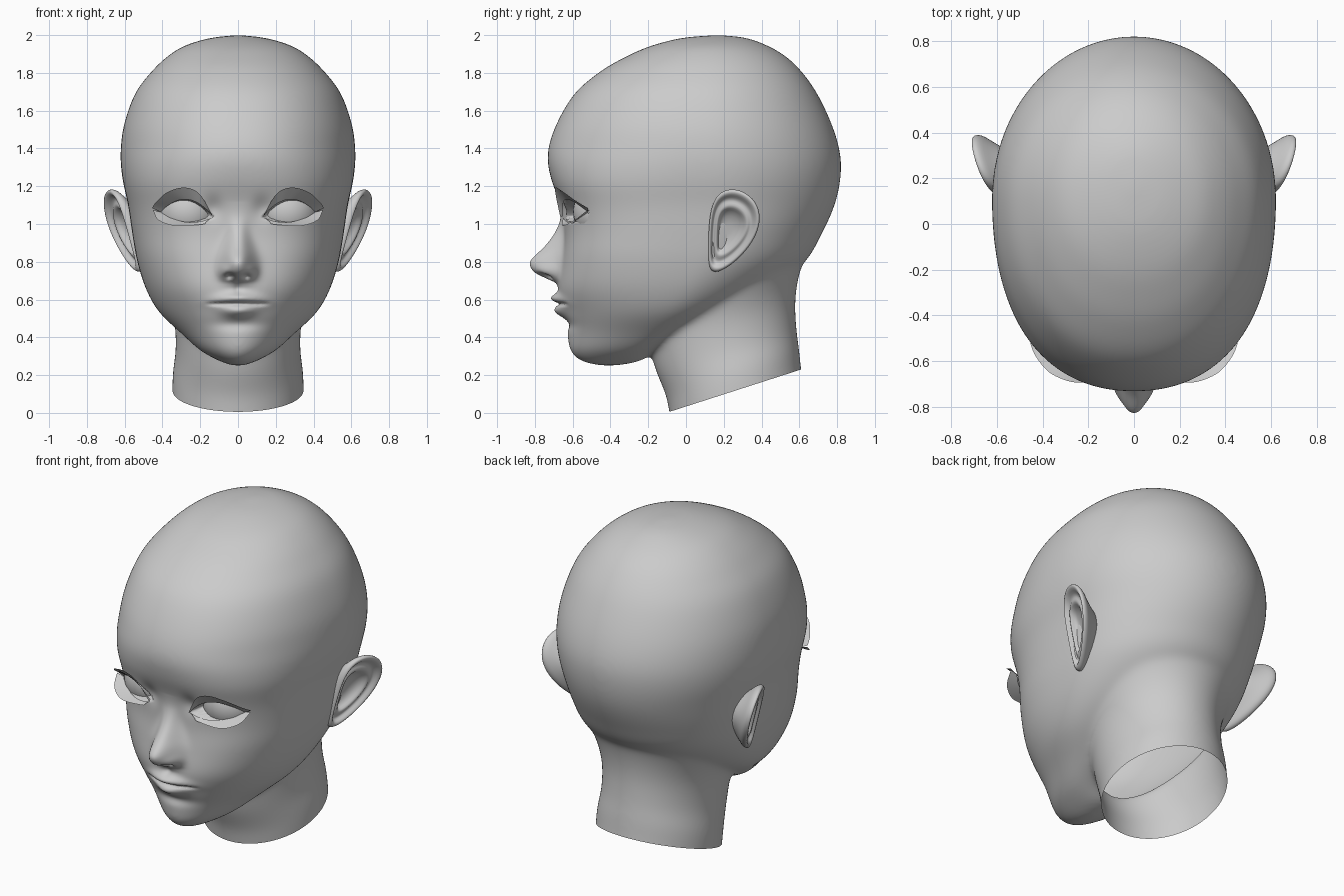
import bpy
import bmesh
from math import sin, cos, pi, exp
from mathutils import Matrix, Vector

cube = bpy.data.objects.get("Cube")
if cube:
    bpy.data.objects.remove(cube)

clay = bpy.data.materials.new("clay_grey")
clay.use_nodes = True
clay.diffuse_color = (0.6, 0.6, 0.6, 1)
for node in clay.node_tree.nodes:
    if node.type == "BSDF_PRINCIPLED":
        node.inputs["Base Color"].default_value = clay.diffuse_color


def finish(name, bm, mirrored=False, subdivide=0):
    """Turn a bmesh into a smooth shaded object."""
    mesh = bpy.data.meshes.new(name)
    for face in bm.faces:
        face.smooth = True
    bm.to_mesh(mesh)
    bm.free()
    mesh.materials.append(clay)
    obj = bpy.data.objects.new(name, mesh)
    bpy.context.scene.collection.objects.link(obj)
    if mirrored:
        obj.modifiers.new("mirror", "MIRROR").use_mirror_merge = False
    if subdivide:
        sub = obj.modifiers.new("subdivide", "SUBSURF")
        sub.levels = sub.render_levels = subdivide
    return obj


def spline(rows, steps):
    """Catmull-Rom curve through rows of any width."""
    out = []
    for i in range(len(rows) - 1):
        quad = [rows[max(i - 1, 0)], rows[i], rows[i + 1], rows[min(i + 2, len(rows) - 1)]]
        for k in range(steps):
            t = k / steps
            out.append([b + t / 2 * (c - a + t * (2 * a - 5 * b + 4 * c - d + t * (3 * (b - c) + d - a)))
                        for a, b, c, d in zip(*quad)])
    return out + [list(rows[-1])]


def lookup(rows, key):
    """Linear value from rows sorted by a falling first column."""
    for a, b in zip(rows, rows[1:]):
        if b[0] <= key <= a[0]:
            t = (a[0] - key) / max(a[0] - b[0], 1e-6)
            return [p + t * (q - p) for p, q in zip(a, b)]
    return list(rows[0] if key > rows[0][0] else rows[-1])


def loft(bm, rings, closed=True, caps=True):
    """Skin a list of point rings."""
    loops = [[bm.verts.new(p) for p in ring] for ring in rings]
    for a, b in zip(loops, loops[1:]):
        n = len(a)
        for i in range(n if closed else n - 1):
            j = (i + 1) % n
            bm.faces.new((a[i], a[j], b[j], b[i]))
    if caps:
        bm.faces.new(loops[0][::-1])
        bm.faces.new(loops[-1])
    bmesh.ops.recalc_face_normals(bm, faces=bm.faces[:])


def power(v, e):
    return abs(v) ** e * (1 if v > 0 else -1)


def step(a, b, v):
    t = min(max((v - a) / (b - a), 0), 1)
    return t * t * (3 - 2 * t)


def bell(v, centre, width, sharpness=2):
    return exp(-abs((v - centre) / width) ** sharpness)


# Skull sections: height, front, back, half width, depth of widest point
SKULL = spline([
    (2.0, .15, .19, .01, .17), (1.985, -.02, .32, .145, .15), (1.945, -.18, .43, .28, .13),
    (1.89, -.31, .525, .37, .12), (1.81, -.45, .61, .455, .11), (1.69, -.59, .695, .545, .1),
    (1.52, -.69, .775, .605, .1), (1.37, -.733, .817, .622, .11), (1.24, -.715, .818, .612, .12),
    (1.1, -.665, .787, .582, .12), (.95, -.645, .72, .56, .1), (.8, -.66, .63, .533, .06),
    (.65, -.68, .45, .485, -.02), (.53, -.655, .25, .415, -.1), (.42, -.63, .05, .3, -.2),
    (.33, -.615, -.15, .2, -.3), (.275, -.56, -.24, .1, -.38), (.25, -.46, -.36, .03, -.42)], 6)


def squareness(z):
    return 1.9 + .7 * step(.45, .9, z) - .45 * step(1.1, 1.45, z)


def front(x, z):
    """Depth of the bare face surface."""
    _, yf, _, hw, cy = lookup(SKULL, z)
    n = squareness(z)
    return cy - (cy - yf) * max(1 - (abs(x) / hw) ** n, 0) ** (1 / n)


def skull_ring(row, count=96):
    z, yf, yb, hw, cy = row
    ring = []
    for i in range(count):
        c, s = cos(2 * pi * i / count), sin(2 * pi * i / count)
        e = 2 / squareness(z) if s < 0 else 1
        ring.append((hw * power(c, e), cy + (cy - yf if s < 0 else yb - cy) * power(s, e), z))
    return ring


def neck_ring(row, count=64):
    yf, zf, yb, zb, hw = row
    ring = []
    for i in range(count):
        a = 2 * pi * i / count
        t = (1 + sin(a)) / 2
        ring.append((hw * cos(a), yf + t * (yb - yf), zf + t * (zb - zf)))
    return ring


# Head and neck fused into one skin
bm = bmesh.new()
loft(bm, [skull_ring(r) for r in SKULL])
loft(bm, [neck_ring(r) for r in spline([
    (-.07, -.12, .63, .1, .345), (-.09, .01, .61, .235, .348), (-.11, .1, .6, .33, .345),
    (-.165, .24, .585, .45, .33), (-.2, .4, .58, .6, .34), (-.2, .55, .605, .75, .385),
    (-.1, .75, .67, .92, .45), (0, .95, .72, 1.05, .48)], 5)])
head = finish("head", bm)
fuse = head.modifiers.new("fuse", "REMESH")
fuse.mode = "VOXEL"
fuse.voxel_size = .009
blend = head.modifiers.new("blend", "SMOOTH")
blend.factor = .5
blend.iterations = 90
graph = bpy.context.evaluated_depsgraph_get()
skin = bpy.data.meshes.new_from_object(head.evaluated_get(graph))
head.modifiers.clear()

# Facial relief
NOSE = spline([(1.12, 0), (1.04, .01), (.96, .045), (.88, .1), (.82, .155), (.785, .165),
               (.745, .135), (.715, .075), (.69, .02), (.66, 0)], 5)


def eyelids(x):
    """Upper and lower edge of the eye opening."""
    t = (x - .27) / .14
    arch = 1 - t * t
    return 1.05 + .013 * t + .08 * arch, 1.05 + .013 * t - .04 * arch


def relief(x, z):
    """Forward push of the skin."""
    d = 0
    if x < .3 and .64 < z < 1.12:
        d += lookup(NOSE, z)[1] * bell(x, 0, .052 + .026 * step(1.0, .8, z), 2.4)
        d += .026 * bell(x, .075, .03) * bell(z, .755, .035)
        d -= .04 * bell(x, .043, .02) * bell(z, .724, .014)
    # lips, mouth line and chin fold
    d += .042 * bell(z, .607 - .5 * x * x, .027) * bell(x, 0, .11)
    d += .04 * bell(z, .54 + x * x, .033) * bell(x, 0, .09)
    d -= .018 * bell(z, .577, .01) * step(.19, .1, x)
    d -= .02 * bell(z, .47, .035) * bell(x, 0, .12)
    d -= .012 * bell(z, .66, .03) * bell(x, 0, .02)
    # eye hollows and openings
    d -= .02 * bell(x, .13, .05) * bell(z, 1.08, .06)
    if .1 < x < .44:
        upper, lower = eyelids(x)
        d -= .075 * step(-.004, .014, min(upper - z, z - lower))
    return d


bm = bmesh.new()
bm.from_mesh(skin)
for v in bm.verts:
    if v.co.y < -.25 and .35 < v.co.z < 1.35:
        v.co.y -= relief(abs(v.co.x), v.co.z)
# open slanted neck end
bmesh.ops.bisect_plane(bm, geom=bm.verts[:] + bm.edges[:] + bm.faces[:],
                       plane_co=(0, -.09, .005), plane_no=Vector((0, .225, -.7)).normalized(),
                       clear_outer=True)
for face in bm.faces:
    face.smooth = True
    face.material_index = 0
bm.to_mesh(head.data)
bm.free()
bpy.data.meshes.remove(skin)

# Eyeballs
bm = bmesh.new()
bmesh.ops.create_uvsphere(bm, u_segments=32, v_segments=20, radius=.165,
                          matrix=Matrix.Translation((.262, -.433, 1.065)))
finish("eyeballs", bm, mirrored=True)


# Lash sheets from the lid edge to a free outer edge
def lashes(name, side, outer):
    edge = spline(outer, 6)
    root = []
    for i in range(len(edge)):
        x = .135 + .275 * i / (len(edge) - 1)
        z = eyelids(x)[side]
        root.append((x, front(x, z) - .004, z))
    sheet = bmesh.new()
    loft(sheet, [root, edge], closed=False, caps=False)
    finish(name, sheet, mirrored=True)


lashes("upper_lashes", 0, [(.13, -.665, 1.035), (.2, -.69, 1.155), (.28, -.69, 1.193),
                           (.37, -.65, 1.17), (.43, -.58, 1.12), (.455, -.52, 1.085)])
lashes("lower_lashes", 1, [(.17, -.655, 1.01), (.19, -.655, .998), (.33, -.645, .99),
                           (.42, -.59, 1.02), (.45, -.52, 1.075)])


# Ears: outline rings scaled inward, with a raised rim and a hollow
def ear_ring(scale, lift, count=32):
    ring = []
    for i in range(count):
        a = 2 * pi * i / count
        v = .22 * sin(a)
        u = .13 * cos(a) * (1 + .25 * sin(a)) + .2 * v - .05 * sin(a) ** 2
        u, v = u * scale - .03 * (1 - scale), v * scale
        ring.append((.612 + .38 * u + .26 * v + lift, .25 + u, .965 + v))
    return ring


bm = bmesh.new()
loft(bm, [ear_ring(*r) for r in [
    (.5, -.14), (.65, -.08), (.88, -.035), (.97, -.018), (1.01, .002), (.97, .022), (.88, .022),
    (.8, -.004), (.72, -.01), (.62, .006), (.54, .0), (.46, -.03), (.25, -.045), (.08, -.046)]])
finish("ears", bm, mirrored=True, subdivide=1)
